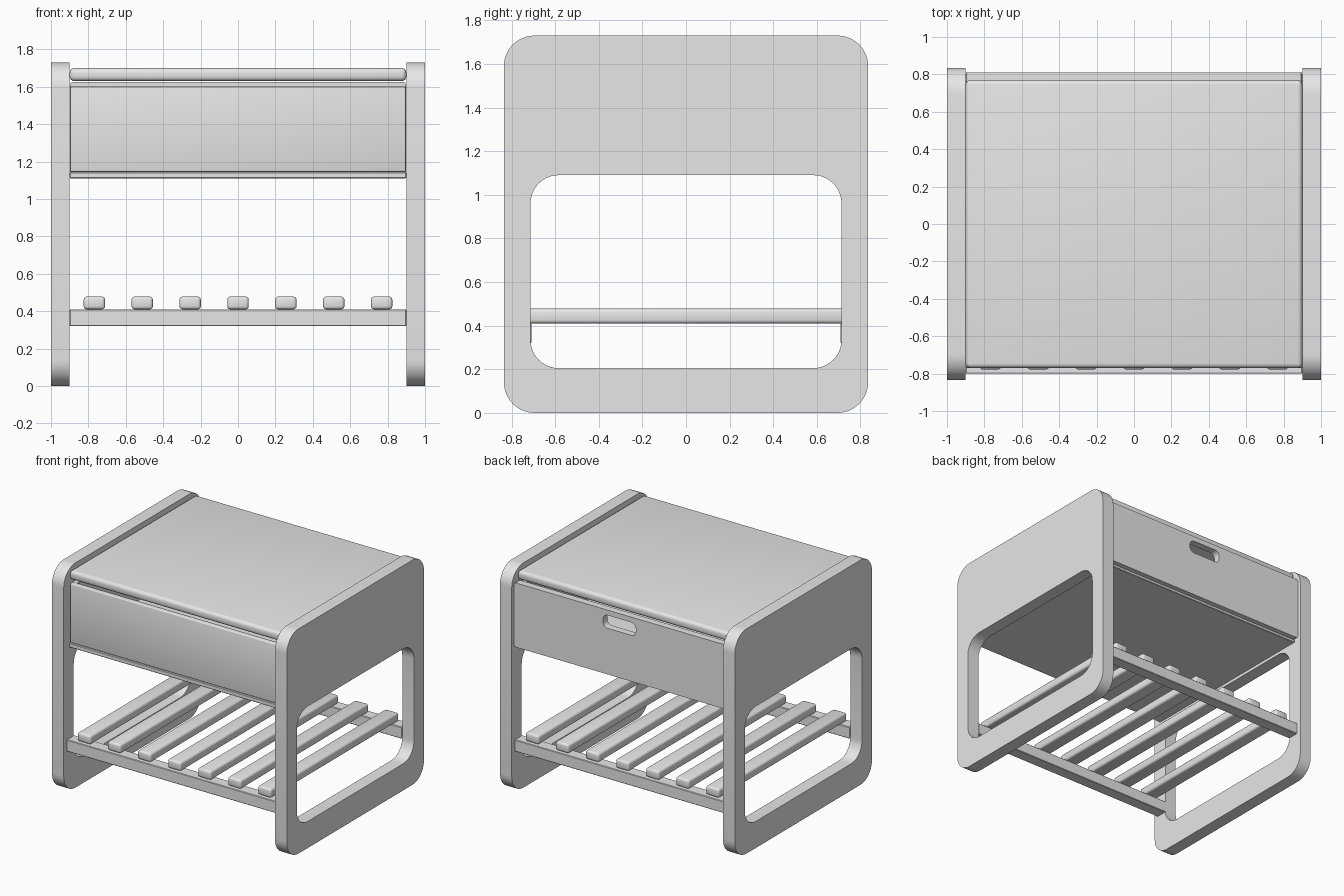
import bpy, bmesh, math
from mathutils import Vector

if "Cube" in bpy.data.objects:
    bpy.data.objects.remove(bpy.data.objects["Cube"])

mat = bpy.data.materials.new("light grey")
mat.diffuse_color = (0.8, 0.8, 0.8, 1)
mat.use_nodes = True
mat.node_tree.nodes["Principled BSDF"].inputs["Base Color"].default_value = mat.diffuse_color


def finish(bm, name, bevel, segs):
    if bevel:
        edges = [e for e in bm.edges if e.calc_face_angle(0) > math.radians(50)]
        bmesh.ops.bevel(bm, geom=edges, offset=bevel, segments=segs,
                        profile=0.5, affect='EDGES')
    bmesh.ops.recalc_face_normals(bm, faces=bm.faces[:])
    me = bpy.data.meshes.new(name)
    bm.to_mesh(me)
    bm.free()
    me.materials.append(mat)
    ob = bpy.data.objects.new(name, me)
    bpy.context.collection.objects.link(ob)
    bpy.ops.object.select_all(action='DESELECT')
    ob.select_set(True)
    bpy.context.view_layer.objects.active = ob
    bpy.ops.object.shade_smooth_by_angle(angle=math.radians(35))
    return ob


def box(name, x, y, z, bevel=0.0, segs=3):
    bm = bmesh.new()
    bmesh.ops.create_cube(bm, size=1)
    for v in bm.verts:
        v.co = Vector([(lo + hi) / 2 + c * (hi - lo)
                       for c, (lo, hi) in zip(v.co, (x, y, z))])
    return finish(bm, name, bevel, segs)


def rounded(u, v, r, n=10):
    pts = []
    for k, (cu, cv) in enumerate([(u[1] - r, v[1] - r), (u[0] + r, v[1] - r),
                                  (u[0] + r, v[0] + r), (u[1] - r, v[0] + r)]):
        for i in range(n + 1):
            a = math.pi / 2 * (k + i / n)
            pts.append((cu + r * math.cos(a), cv + r * math.sin(a)))
    return pts


def ring(name, outer, inner, depth, place, bevel):
    """Plate with a rounded opening; place(u, v, d) maps to 3D."""
    bm = bmesh.new()
    loops = [[bm.verts.new(place(u, v, d)) for u, v in prof]
             for prof, d in ((outer, depth[0]), (outer, depth[1]),
                             (inner, depth[1]), (inner, depth[0]))]
    n = len(outer)
    for a, b in zip(loops, loops[1:] + loops[:1]):
        for i in range(n):
            j = (i + 1) % n
            bm.faces.new((a[i], a[j], b[j], b[i]))
    return finish(bm, name, bevel, 2)


# side frames
for side, d in (("left", (-1.0, -0.9)), ("right", (0.9, 1.0))):
    ring(side + "_side_frame", rounded((-0.835, 0.835), (0, 1.73), 0.14),
         rounded((-0.713, 0.713), (0.205, 1.09), 0.13), d,
         lambda u, v, w: (w, u, v), 0.004)

# top and bottom boards of the drawer case
box("top_board", (-0.9, 0.9), (-0.77, 0.77), (1.63, 1.70), 0.025, 4)
box("bottom_board", (-0.9, 0.9), (-0.77, 0.77), (1.11, 1.143), 0.004, 1)

# open-topped drawer, with its pull-slot face at the back (+y)
ring("drawer_front", rounded((-0.897, 0.897), (1.13, 1.625), 0.015),
     rounded((-0.14, 0.14), (1.485, 1.585), 0.04), (0.755, 0.81),
     lambda u, v, w: (u, w, v), 0.012)
box("drawer_rear_wall", (-0.897, 0.897), (-0.765, -0.725), (1.145, 1.60), 0.008)
for s, side in ((-1, "left"), (1, "right")):
    box("drawer_" + side + "_wall", sorted((s * 0.86, s * 0.897)),
        (-0.73, 0.76), (1.145, 1.60))
box("drawer_floor", (-0.87, 0.87), (-0.73, 0.76), (1.15, 1.18))

# shelf rails and slats
for s, end in ((-1, "front"), (1, "back")):
    box(end + "_shelf_rail", (-0.9, 0.9), sorted((s * 0.80, s * 0.708)),
        (0.32, 0.41), 0.004, 1)
for i in range(7):
    x = (i - 3) * 0.256
    box("shelf_slat", (x - 0.057, x + 0.057), (-0.778, 0.778),
        (0.41, 0.478), 0.016, 3)
